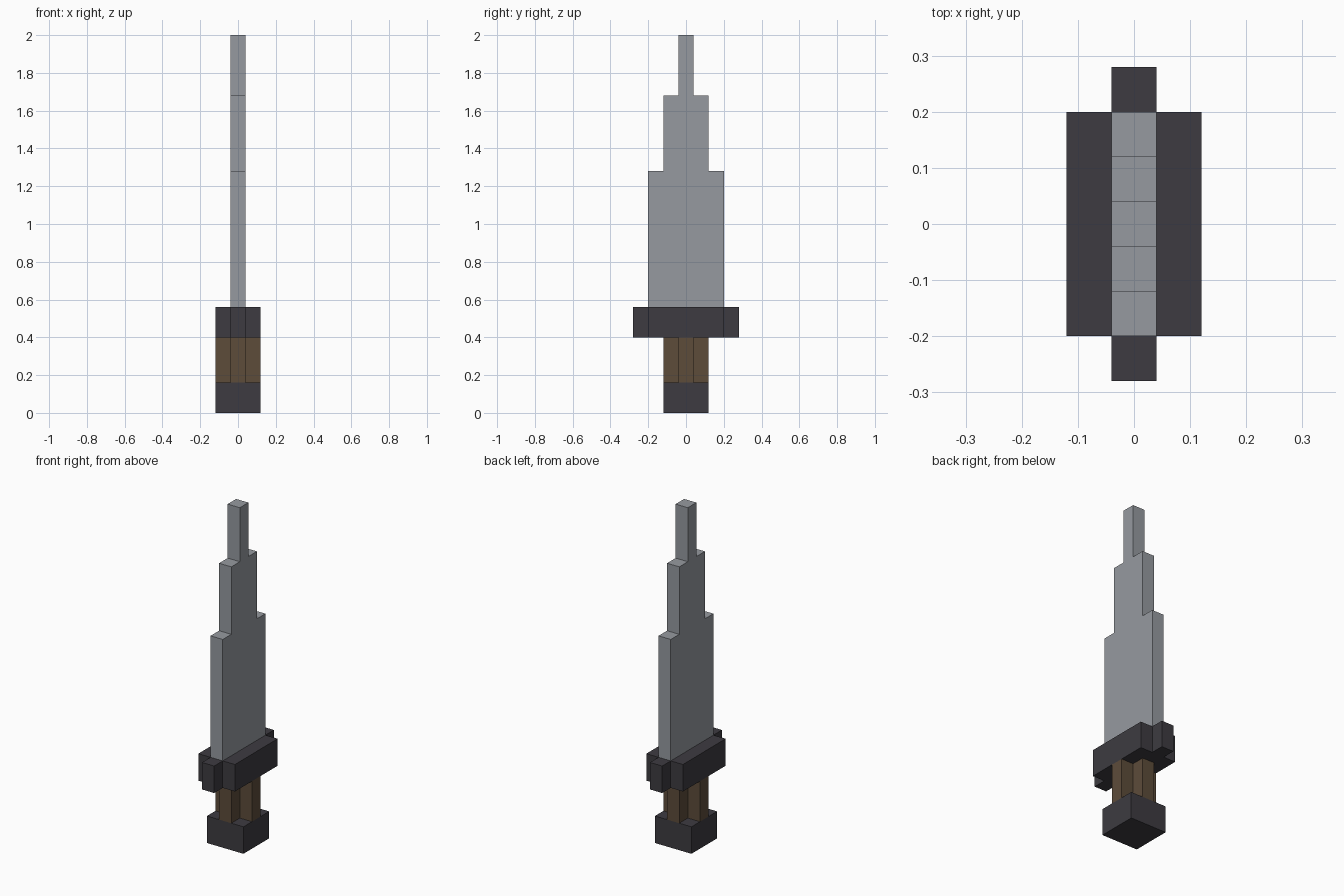
import bpy
import bmesh
from mathutils import Vector

default = bpy.data.objects.get("Cube")
if default:
    bpy.data.objects.remove(default, do_unlink=True)


def material(name, srgb):
    """One flat colour, given as 0-255 sRGB and stored as linear."""
    linear = [((c / 255 + 0.055) / 1.055) ** 2.4 for c in srgb]
    mat = bpy.data.materials.new(name)
    mat.use_nodes = True
    mat.diffuse_color = (*linear, 1)
    bsdf = mat.node_tree.nodes["Principled BSDF"]
    bsdf.inputs["Base Color"].default_value = (*linear, 1)
    return mat


def prism(name, outline, sweep, mat):
    """Extrude a closed flat outline along the sweep vector."""
    bm = bmesh.new()
    face = bm.faces.new([bm.verts.new(p) for p in outline])
    result = bmesh.ops.extrude_face_region(bm, geom=[face], use_keep_orig=True)
    moved = [v for v in result["geom"] if isinstance(v, bmesh.types.BMVert)]
    bmesh.ops.translate(bm, verts=moved, vec=Vector(sweep))
    bmesh.ops.recalc_face_normals(bm, faces=bm.faces[:])
    mesh = bpy.data.meshes.new(name)
    bm.to_mesh(mesh)
    bm.free()
    mesh.materials.append(mat)
    obj = bpy.data.objects.new(name, mesh)
    bpy.context.collection.objects.link(obj)
    return obj


def cross_outline(x, y, core_x, core_y, z):
    """Plus-shaped outline: a quarter mirrored into all four corners."""
    corner = [(x, core_y), (core_x, core_y), (core_x, y)]
    points = []
    for sx, sy in ((1, 1), (-1, 1), (-1, -1), (1, -1)):
        quarter = corner if sx * sy > 0 else corner[::-1]
        points += [(sx * px, sy * py, z) for px, py in quarter]
    return points


steel = material("steel grey", (150, 154, 160))
iron = material("dark iron", (61, 59, 65))
leather = material("brown leather", (93, 76, 58))

UNIT = 0.04  # half a block

# Pommel block
w = 3 * UNIT
prism("pommel", [(-w, -w, 0), (w, -w, 0), (w, w, 0), (-w, w, 0)],
      (0, 0, 0.16), iron)

# Grip with notched corners
prism("grip", cross_outline(w, w, UNIT, UNIT, 0.16), (0, 0, 0.24), leather)

# Crossguard: wide block with a narrow stub at each end
prism("guard", cross_outline(w, 7 * UNIT, UNIT, 5 * UNIT, 0.4),
      (0, 0, 0.16), iron)

# Blade: stepped silhouette, mirrored and swept across its thickness
half = []
bottom = 0.56
for width, top in ((5, 1.28), (3, 1.68), (1, 2.0)):
    half += [(width * UNIT, bottom), (width * UNIT, top)]
    bottom = top
silhouette = half + [(-y, z) for y, z in reversed(half)]
prism("blade", [(-UNIT, y, z) for y, z in silhouette], (2 * UNIT, 0, 0), steel)
